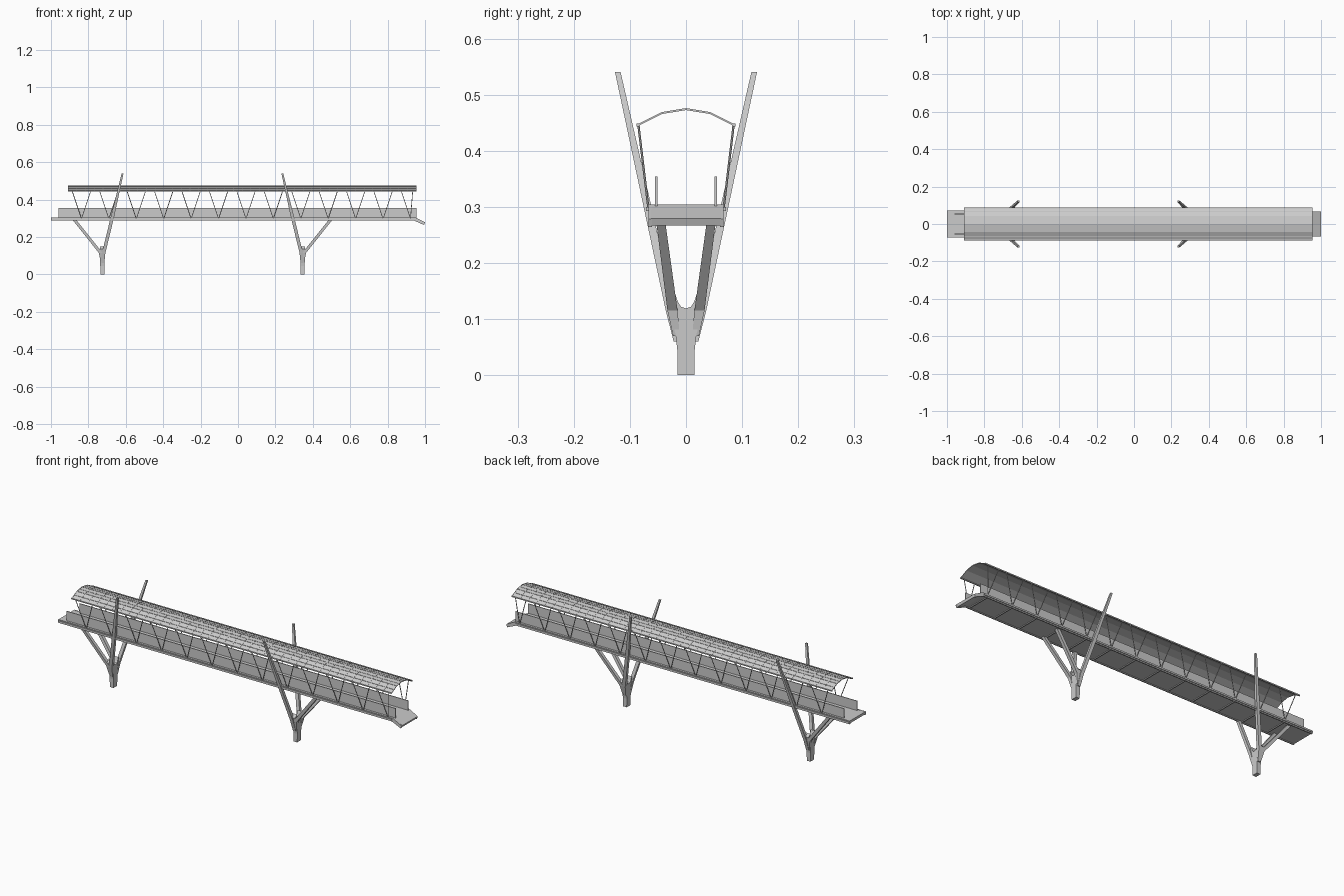
import bpy, bmesh, math
from mathutils import Vector

if "Cube" in bpy.data.objects:
    bpy.data.objects.remove(bpy.data.objects["Cube"])


def finish(name, bm):
    bmesh.ops.recalc_face_normals(bm, faces=bm.faces)
    me = bpy.data.meshes.new(name)
    bm.to_mesh(me)
    bm.free()
    ob = bpy.data.objects.new(name, me)
    bpy.context.collection.objects.link(ob)
    return ob


def bridge(bm, rings):
    """Closed solid through matching rings of points."""
    vs = [[bm.verts.new(p) for p in r] for r in rings]
    n = len(vs[0])
    for a, b in zip(vs, vs[1:]):
        for i in range(n):
            j = (i + 1) % n
            bm.faces.new((a[i], a[j], b[j], b[i]))
    bm.faces.new(vs[0][::-1])
    bm.faces.new(vs[-1])


def taper(bm, stations):
    """Loft of level rectangles: (x, y, z, half_x, half_y)."""
    bridge(bm, [[(x + sx * hx, y + sy * hy, z)
                 for sx, sy in ((-1, -1), (1, -1), (1, 1), (-1, 1))]
                for x, y, z, hx, hy in stations])


def box(bm, x0, x1, y0, y1, z0, z1):
    taper(bm, [((x0 + x1) / 2, (y0 + y1) / 2, z, (x1 - x0) / 2, (y1 - y0) / 2)
               for z in (z0, z1)])


def rod(bm, a, b, r=0.002, sides=6):
    a, b = Vector(a), Vector(b)
    d = (b - a).normalized()
    u = d.cross(Vector((1, 0, 0)) if abs(d.x) < 0.9 else Vector((0, 0, 1))).normalized()
    v = d.cross(u)
    bridge(bm, [[p + r * (u * math.cos(t) + v * math.sin(t))
                 for t in [2 * math.pi * k / sides for k in range(sides)]]
                for p in (a, b)])


def side_profile(bm, pts, y0, y1):
    """Extrude an x-z outline between two y values."""
    bridge(bm, [[(x, y, z) for x, z in pts] for y in (y0, y1)])


# deck slab with the ramp lip at the right end
bm = bmesh.new()
side_profile(bm, [(-1, 0.291), (0.945, 0.291), (0.995, 0.267), (1, 0.279),
                  (0.95, 0.304), (-1, 0.304)], -0.062, 0.062)
finish("deck", bm)

# edge beams
for s, tag in ((-1, "front"), (1, "back")):
    bm = bmesh.new()
    side_profile(bm, [(-1, 0.287), (0.943, 0.287), (0.995, 0.264), (1, 0.278),
                      (0.95, 0.3045), (-1, 0.3045)], s * 0.061, s * 0.067)
    box(bm, -1, 0.945, min(s * 0.066, s * 0.071), max(s * 0.066, s * 0.071), 0.293, 0.300)
    finish(tag + "_edge_beam", bm)

    # parapet panel
    bm = bmesh.new()
    box(bm, -0.96, 0.955, s * 0.053 - 0.002, s * 0.053 + 0.002, 0.302, 0.354)
    finish(tag + "_parapet", bm)

    # V struts carrying the canopy
    bm = bmesh.new()
    for i in range(13):
        x = -0.837 + i * 0.1466
        for dx in (-0.05, 0.05 if i < 12 else 0.012):
            rod(bm, (x, s * 0.067, 0.297), (x + dx, s * 0.085, 0.447))
    finish(tag + "_canopy_struts", bm)

    # canopy eave beam
    bm = bmesh.new()
    box(bm, -0.91, 0.955, s * 0.085 - 0.003, s * 0.085 + 0.003, 0.443, 0.449)
    finish(tag + "_eave", bm)

# cross beams under the deck
bm = bmesh.new()
for i in range(13):
    x = -0.837 + i * 0.1466
    box(bm, x - 0.003, x + 0.003, -0.061, 0.061, 0.287, 0.292)
finish("cross_beams", bm)

# canopy sheet: five-point faceted arch
arch = [(-0.087, 0.446), (-0.043, 0.468), (0, 0.475), (0.043, 0.468), (0.087, 0.446)]
loop = arch + [(y, z - 0.0025) for y, z in reversed(arch)]
bm = bmesh.new()
bridge(bm, [[(x, y, z) for y, z in loop] for x in (-0.91, 0.955)])
finish("canopy", bm)

# lattice of fine ribs on the canopy
bm = bmesh.new()
band = [(y, z + 0.001) for y, z in arch] + [(y, z - 0.001) for y, z in reversed(arch)]
for i in range(41):
    x = -0.908 + i * 1.861 / 40
    bridge(bm, [[(x + d, y, z) for y, z in band] for d in (-0.0015, 0.0015)])
for (y0, z0), (y1, z1) in zip(arch, arch[1:]):
    for t in (0.0, 0.5):
        y, z = y0 + t * (y1 - y0), z0 + t * (z1 - z0)
        box(bm, -0.91, 0.955, y - 0.001, y + 0.001, z - 0.001, z + 0.001)
finish("canopy_ribs", bm)

# branching piers: forked stem, two tall masts, two short braces
half = [(0.0155, 0), (0.0155, 0.045), (0.019, 0.075), (0.027, 0.1), (0.036, 0.135),
        (0.021, 0.15), (0.0145, 0.131), (0.009, 0.122)]
fork = half + [(0, 0.119)] + [(-y, z) for y, z in reversed(half)]
for px, d, tag in ((-0.725, 1, "left"), (0.345, -1, "right")):
    bm = bmesh.new()
    bridge(bm, [[(px + h * (1 + 0.25 * min(z / 0.12, 1)), y, z) for y, z in fork]
                for h in (-0.0105, 0.0105)])
    finish(tag + "_pier_stem", bm)
    for s, side in ((-1, "front"), (1, "back")):
        bm = bmesh.new()
        taper(bm, [(px + d * 0.002, s * 0.017, 0.06, 0.008, 0.005),
                   (px + d * 0.007, s * 0.028, 0.115, 0.009, 0.008),
                   (px + d * 0.052, s * 0.0685, 0.30, 0.009, 0.007),
                   (px + d * 0.108, s * 0.1215, 0.54, 0.005, 0.005)])
        finish(f"{tag}_{side}_mast", bm)
        bm = bmesh.new()
        taper(bm, [(px - d * 0.002, s * 0.017, 0.07, 0.008, 0.006),
                   (px - d * 0.009, s * 0.024, 0.115, 0.010, 0.009),
                   (px - d * 0.147, s * 0.047, 0.288, 0.010, 0.008)])
        finish(f"{tag}_{side}_brace", bm)
